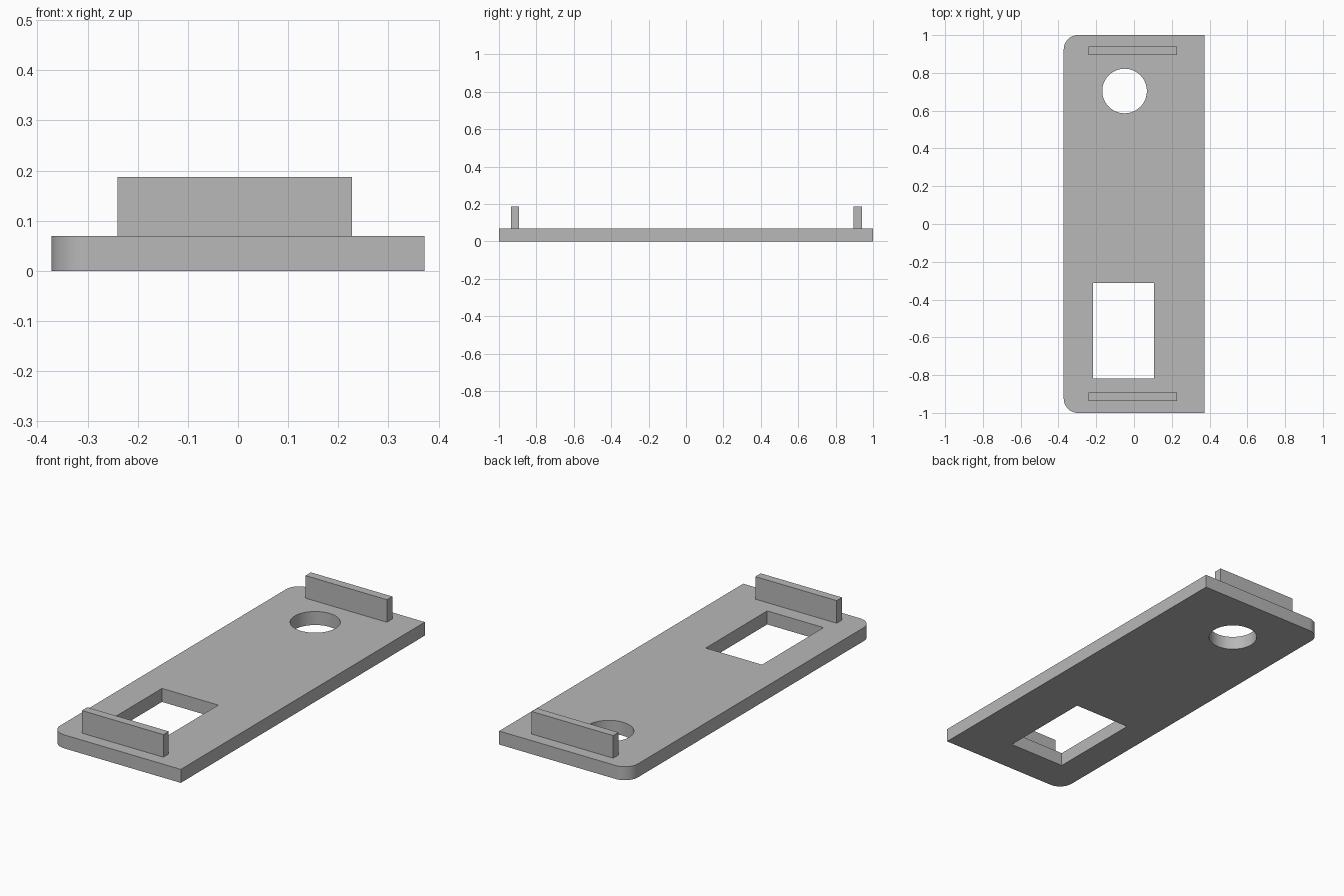
import bpy, bmesh
from math import cos, sin, pi, radians

cube = bpy.data.objects.get("Cube")
if cube:
    bpy.data.objects.remove(cube, do_unlink=True)

HALF_W, HALF_L, THICK, CORNER = 0.372, 1.0, 0.07, 0.075

grey = bpy.data.materials.new("light_grey")
grey.use_nodes = True
grey.diffuse_color = (0.48, 0.48, 0.48, 1)
grey.node_tree.nodes["Principled BSDF"].inputs["Base Color"].default_value = grey.diffuse_color


def arc(cx, cy, r, start, end, steps):
    return [(cx + r * cos(start + (end - start) * i / steps),
             cy + r * sin(start + (end - start) * i / steps)) for i in range(steps + 1)]


def rectangle(x0, x1, y0, y1):
    return [(x0, y0), (x1, y0), (x1, y1), (x0, y1)]


def prism(name, outline, z0, z1):
    """Extrude a counter-clockwise outline upwards into a solid."""
    bm = bmesh.new()
    face = bm.faces.new([bm.verts.new((x, y, z0)) for x, y in outline])
    top = bmesh.ops.extrude_face_region(bm, geom=[face], use_keep_orig=True)["geom"]
    bmesh.ops.translate(bm, vec=(0, 0, z1 - z0),
                        verts=[v for v in top if isinstance(v, bmesh.types.BMVert)])
    bmesh.ops.recalc_face_normals(bm, faces=bm.faces)
    mesh = bpy.data.meshes.new(name)
    bm.to_mesh(mesh)
    bm.free()
    mesh.materials.append(grey)
    obj = bpy.data.objects.new(name, mesh)
    bpy.context.collection.objects.link(obj)
    return obj


# Base plate, rounded at the two corners on its right side
cx, cy = CORNER - HALF_W, HALF_L - CORNER
plate = prism("base_plate",
              [(HALF_W, -HALF_L), (HALF_W, HALF_L)]
              + arc(cx, cy, CORNER, pi / 2, pi, 12)
              + arc(cx, -cy, CORNER, pi, 1.5 * pi, 12), 0, THICK)

# Round hole and rectangular window cut through the plate
cutters = [
    prism("round_hole_cutter", arc(-0.05, 0.704, 0.118, 0, 2 * pi, 64)[:-1], -0.1, 0.2),
    prism("window_cutter", rectangle(-0.217, 0.106, -0.817, -0.313), -0.1, 0.2),
]
bpy.ops.object.select_all(action="DESELECT")
bpy.context.view_layer.objects.active = plate
plate.select_set(True)
for cutter in cutters:
    cutter.hide_render = True
    cut = plate.modifiers.new(cutter.name, "BOOLEAN")
    cut.operation, cut.solver, cut.object = "DIFFERENCE", "EXACT", cutter
    bpy.ops.object.modifier_apply(modifier=cut.name)
    bpy.data.objects.remove(cutter, do_unlink=True)
bpy.ops.object.shade_smooth_by_angle(angle=radians(30))

# Upright tabs at the two ends
for name, y in (("front_tab", -0.914), ("back_tab", 0.918)):
    prism(name, rectangle(-0.24, 0.227, y - 0.022, y + 0.022), THICK, 0.187)
